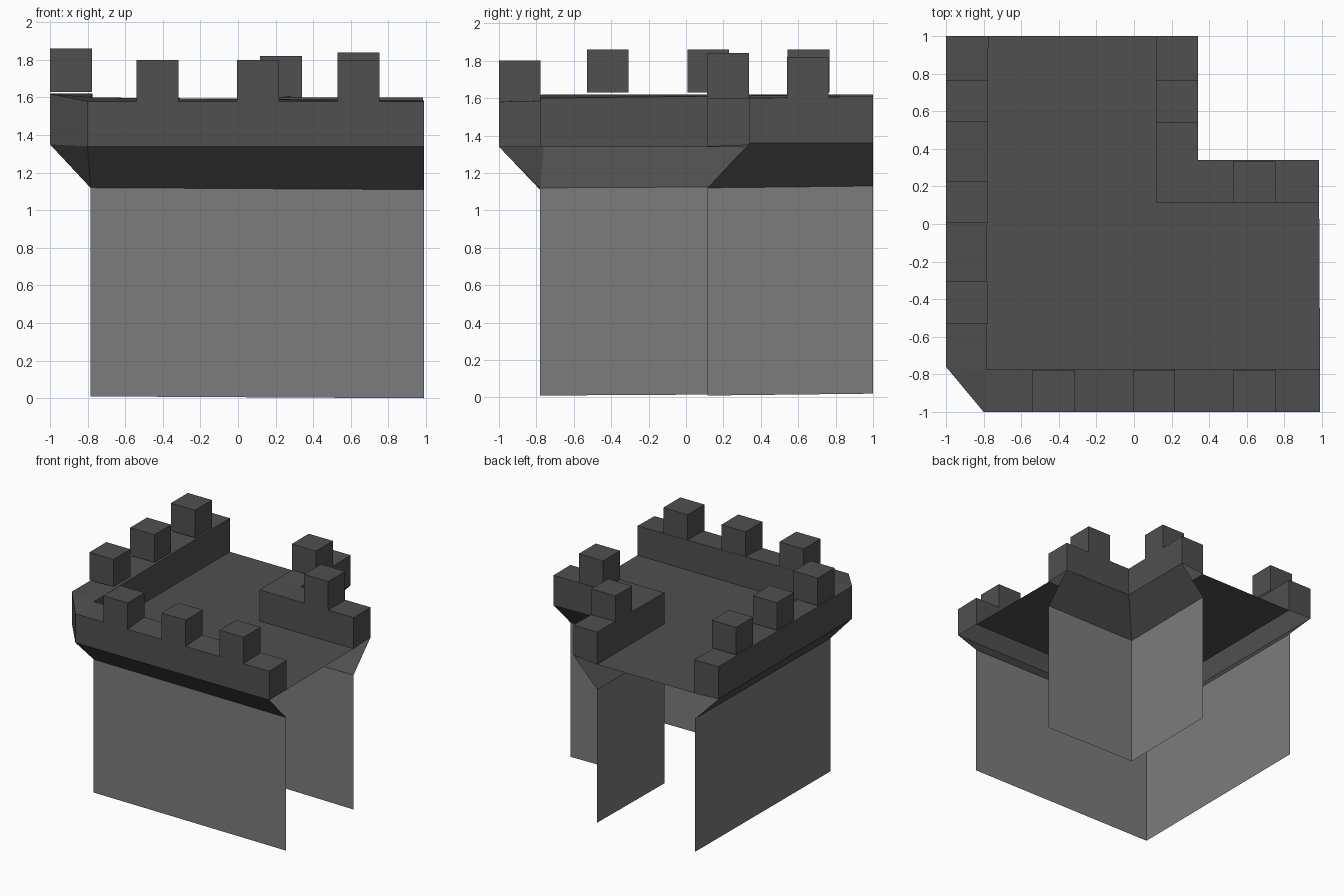
import bpy, bmesh

if "Cube" in bpy.data.objects:
    bpy.data.objects.remove(bpy.data.objects["Cube"])


def material(name, v):
    m = bpy.data.materials.new(name)
    m.diffuse_color = (v, v, v, 1)
    m.use_nodes = True
    m.node_tree.nodes["Principled BSDF"].inputs["Base Color"].default_value = m.diffuse_color
    return m


STONE = material("wall_grey", 0.2)
DARK = material("battlement_grey", 0.08)


def finish(name, bm, mat):
    bmesh.ops.remove_doubles(bm, verts=bm.verts, dist=0.001)
    bmesh.ops.recalc_face_normals(bm, faces=bm.faces)
    me = bpy.data.meshes.new(name)
    bm.to_mesh(me)
    bm.free()
    me.materials.append(mat)
    ob = bpy.data.objects.new(name, me)
    bpy.context.collection.objects.link(ob)
    return ob


def face(bm, pts):
    pts = [p for i, p in enumerate(pts) if p not in pts[:i]]
    if len(pts) > 2:
        bm.faces.new([bm.verts.new(p) for p in pts])


def row(path, zs):
    return [(x, y, z) for (x, y), z in zip(path, zs)]


def strips(name, rows, mat, capped=False):
    """Skin neighbouring rows; optionally close the parapet's two ends."""
    bm = bmesh.new()
    for a, b in zip(rows, rows[1:]):
        for i in range(len(a) - 1):
            face(bm, [a[i], a[i + 1], b[i + 1], b[i]])
    if capped:
        for k in (0, -1):
            face(bm, [r[k] for r in rows[-4:]])
    return finish(name, bm, mat)


# Outer wall, with chamfered flaring parapet
wall = [(0.99, -0.78), (-0.785, -0.78), (-0.785, -0.78), (-0.785, 1.0)]
rim = [(0.99, -1.0), (-0.8, -1.0), (-1.0, -0.76), (-1.0, 1.0)]
lip = [(0.99, -0.775), (-0.785, -0.775), (-0.785, -0.775), (-0.775, 1.0)]
neck = row(wall, [1.11, 1.12, 1.12, 1.13])
strips("outer_wall", [row(wall, [0, 0.01, 0.01, 0.02]), neck], STONE)
strips("outer_parapet", [
    neck,
    row(rim, [1.34, 1.34, 1.35, 1.35]),
    row(rim, [1.58, 1.58, 1.62, 1.62]),
    row(lip, [1.585, 1.6, 1.6, 1.62]),
    row(lip, [1.34] * 4)], DARK, True)

# Inner corner wall, with flaring parapet
wall = [(0.12, 1.0), (0.12, 0.115), (0.985, 0.115)]
rim = [(0.34, 1.0), (0.34, 0.34), (0.985, 0.34)]
neck = row(wall, [1.13, 1.12, 1.12])
strips("inner_wall", [row(wall, [0.02, 0.01, 0]), neck], STONE)
strips("inner_parapet", [
    neck,
    row(rim, [1.36, 1.36, 1.35]),
    row(rim, [1.61, 1.6, 1.6]),
    row(wall, [1.61, 1.6, 1.6]),
    row(wall, [1.34] * 3)], DARK, True)

# L-shaped walkway
bm = bmesh.new()
L = [(-0.785, -0.775), (0.99, -0.775), (0.985, 0.115), (0.12, 0.115), (0.12, 1.0), (-0.775, 1.0)]
face(bm, row(L, [1.34] * 6))
finish("walkway", bm, DARK)


# Merlons: bottomless blocks given by their lower corner
def merlon(name, x, y, z0, z1):
    bm = bmesh.new()
    s = 0.223
    base = [(x, y), (x + s, y), (x + s, y + s), (x, y + s)]
    lo, hi = row(base, [z0] * 4), row(base, [z1] * 4)
    for i in range(4):
        j = (i + 1) % 4
        face(bm, [lo[i], lo[j], hi[j], hi[i]])
    face(bm, hi)
    finish(name, bm, DARK)


for i in range(3):
    merlon(f"front_merlon_{i}", -0.54 + 0.535 * i, -1.0, 1.58, 1.8)
    merlon(f"left_merlon_{i}", -1.0, -0.53 + 0.537 * i, 1.63, 1.86)
merlon("inner_merlon_back", 0.118, 0.54, 1.6, 1.82)
merlon("inner_merlon_right", 0.53, 0.113, 1.6, 1.84)
